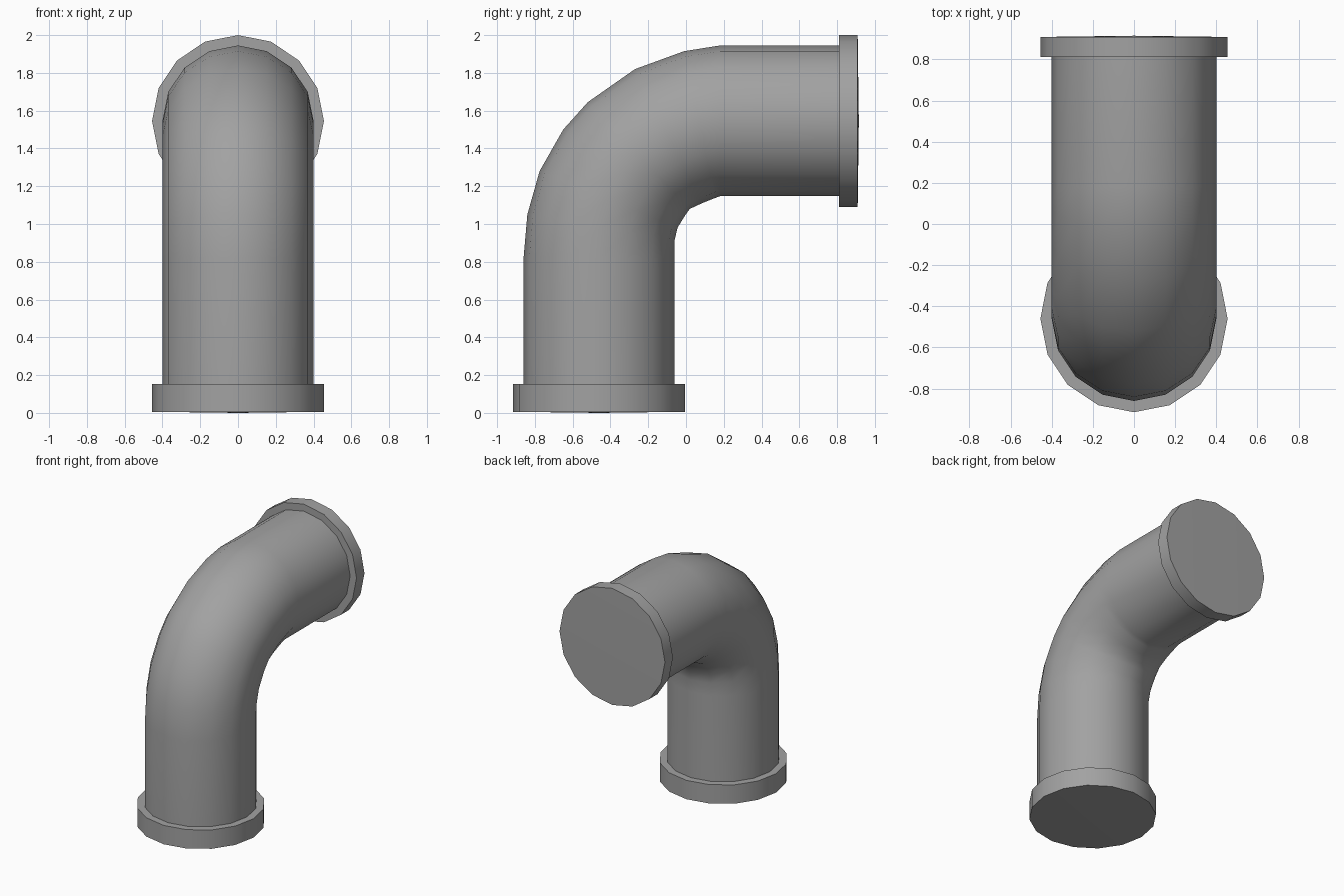
import bpy, bmesh, math
from mathutils import Vector

cube = bpy.data.objects.get("Cube")
if cube:
    bpy.data.objects.remove(cube, do_unlink=True)

SIDES = 16
PIPE_R = 0.4
FLANGE_R = 0.455

grey = bpy.data.materials.new("pipe_grey")
grey.use_nodes = True
colour = (0.36, 0.36, 0.36, 1)
grey.diffuse_color = colour
grey.node_tree.nodes["Principled BSDF"].inputs["Base Color"].default_value = colour


def ring(bm, centre, arm, half_width):
    """Closed ring of vertices spanned by an arm in the YZ plane and the X axis."""
    verts = []
    for i in range(SIDES):
        a = 2 * math.pi * i / SIDES
        verts.append(bm.verts.new(centre + arm * math.cos(a) + Vector((half_width * math.sin(a), 0, 0))))
    return verts


def bridge(bm, rings):
    for a, b in zip(rings, rings[1:]):
        for i in range(SIDES):
            j = (i + 1) % SIDES
            bm.faces.new((a[i], a[j], b[j], b[i]))


def finish(bm, name):
    bmesh.ops.recalc_face_normals(bm, faces=bm.faces)
    mesh = bpy.data.meshes.new(name)
    bm.to_mesh(mesh)
    bm.free()
    mesh.materials.append(grey)
    obj = bpy.data.objects.new(name, mesh)
    bpy.context.collection.objects.link(obj)
    bpy.ops.object.select_all(action='DESELECT')
    obj.select_set(True)
    bpy.context.view_layer.objects.active = obj
    bpy.ops.object.shade_smooth_by_angle(angle=math.radians(35))


# Elbow pipe: outer and inner (y, z) points of each cross-section
sections = [
    ((-0.86, 0.05), (-0.06, 0.05)),
    ((-0.86, 0.82), (-0.06, 0.82)),
    ((-0.84, 1.05), (-0.06, 0.915)),
    ((-0.775, 1.28), (-0.045, 0.98)),
    ((-0.65, 1.50), (-0.005, 1.045)),
    ((-0.52, 1.645), (0.02, 1.08)),
    ((-0.27, 1.82), (0.085, 1.11)),
    ((-0.01, 1.915), (0.155, 1.138)),
    ((0.18, 1.945), (0.18, 1.147)),
    ((0.86, 1.945), (0.86, 1.147)),
]
bm = bmesh.new()
rings = []
for outer, inner in sections:
    o, i = Vector((0, *outer)), Vector((0, *inner))
    rings.append(ring(bm, (o + i) / 2, (o - i) / 2, PIPE_R))
bridge(bm, rings)
bm.faces.new(rings[0])
bm.faces.new(rings[-1])
finish(bm, "elbow_pipe")


# End flanges: disc with a barely raised centre on the outward face
def flange(name, centre, outward, arm, thickness):
    bm = bmesh.new()
    back = ring(bm, centre - outward * thickness, arm, FLANGE_R)
    front = ring(bm, centre, arm, FLANGE_R)
    bridge(bm, [back, front])
    bm.faces.new(back)
    tip = bm.verts.new(centre + outward * 0.006)
    for i in range(SIDES):
        bm.faces.new((front[i], front[(i + 1) % SIDES], tip))
    finish(bm, name)


flange("bottom_flange", Vector((0, -0.46, 0.006)), Vector((0, 0, -1)),
       Vector((0, -FLANGE_R, 0)), 0.147)
flange("back_flange", Vector((0, 0.909, 1.545)), Vector((0, 1, 0)),
       Vector((0, 0, FLANGE_R)), 0.098)
